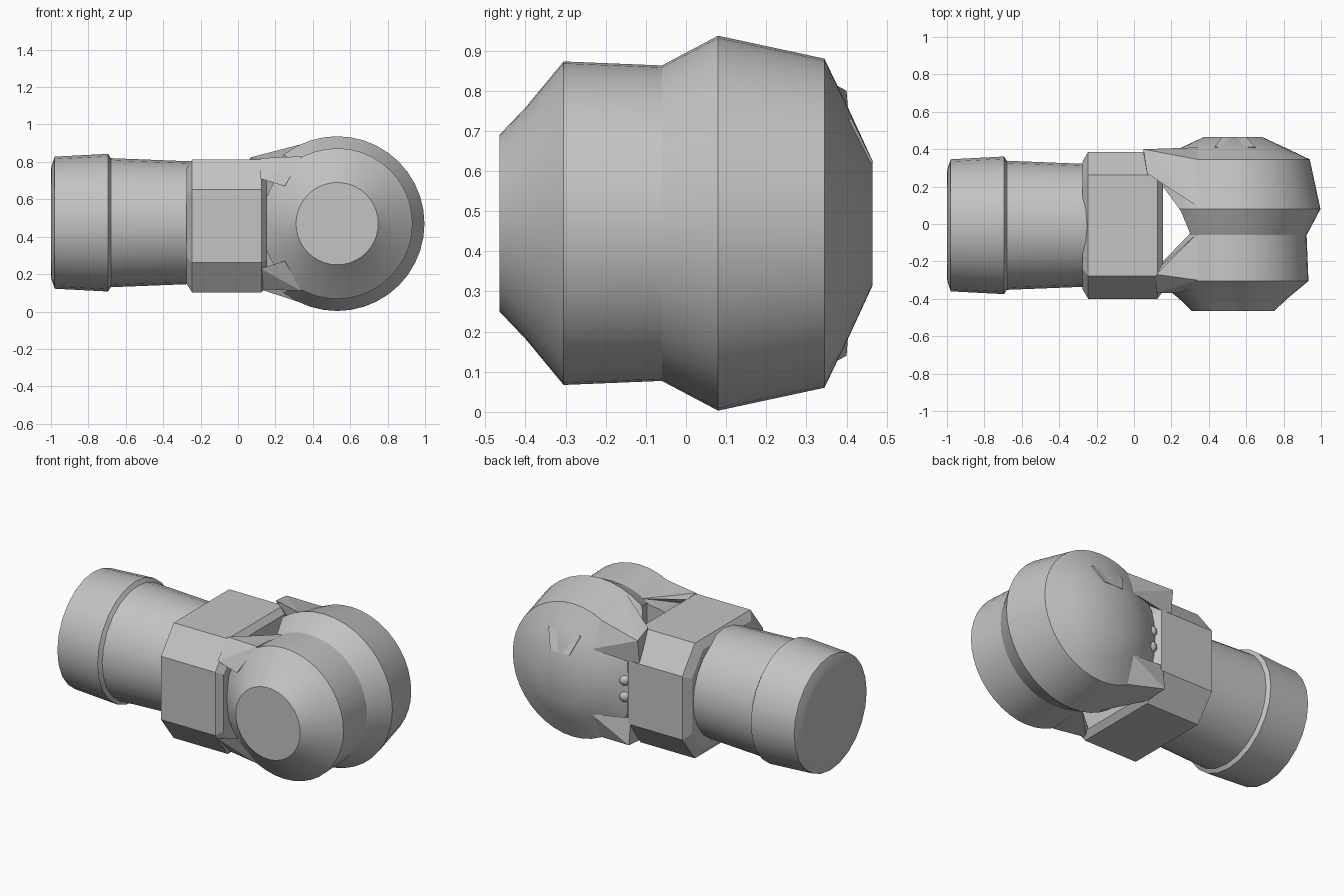
import bpy, bmesh, math
from mathutils import Vector

default = bpy.data.objects.get("Cube")
if default:
    bpy.data.objects.remove(default, do_unlink=True)

grey = bpy.data.materials.new("plain grey")
grey.use_nodes = True
grey.diffuse_color = (0.55, 0.55, 0.55, 1)
grey.node_tree.nodes["Principled BSDF"].inputs["Base Color"].default_value = (0.55, 0.55, 0.55, 1)


def finish(name, bm):
    bmesh.ops.recalc_face_normals(bm, faces=bm.faces)
    mesh = bpy.data.meshes.new(name)
    bm.to_mesh(mesh)
    bm.free()
    mesh.materials.append(grey)
    obj = bpy.data.objects.new(name, mesh)
    bpy.context.collection.objects.link(obj)
    return obj


def smooth(obj):
    bpy.ops.object.select_all(action="DESELECT")
    obj.select_set(True)
    bpy.context.view_layer.objects.active = obj
    bpy.ops.object.shade_smooth_by_angle(angle=math.radians(30))


def skin(name, rings):
    """Join matching rings of points into a closed solid."""
    bm = bmesh.new()
    loops = [[bm.verts.new(p) for p in ring] for ring in rings]
    n = len(loops[0])
    for a, b in zip(loops, loops[1:]):
        for i in range(n):
            j = (i + 1) % n
            bm.faces.new((a[i], a[j], b[j], b[i]))
    bm.faces.new(loops[0])
    bm.faces.new(loops[-1])
    return finish(name, bm)


def lathe(name, axis, centre, profile, sides):
    rings = []
    for t, r in profile:
        ring = []
        for i in range(sides):
            a = math.tau * i / sides
            u, v = r * math.cos(a), r * math.sin(a)
            offset = (t, u, v) if axis == "x" else (u, t, v)
            ring.append(Vector(centre) + Vector(offset))
        rings.append(ring)
    obj = skin(name, rings)
    smooth(obj)
    return obj


def hull(name, points):
    bm = bmesh.new()
    verts = [bm.verts.new(p) for p in points]
    out = bmesh.ops.convex_hull(bm, input=verts)
    loose = [v for v in bm.verts if not v.link_faces]
    bmesh.ops.delete(bm, geom=loose, context="VERTS")
    return finish(name, bm)


# Shank with its wider end band and shallow chamfer
lathe("shank", "x", (0, -0.007, 0.475),
      [(-1, 0.27), (-0.998, 0.3), (-0.98, 0.353), (-0.695, 0.368),
       (-0.68, 0.345), (-0.2, 0.326)], 24)

# Eight-sided nut, with slightly smaller end collars
def octagon(x, k):
    quarter = [(0.393, 0.195), (0.27, 0.355)]
    half = quarter + [(-y, z) for y, z in reversed(quarter)]
    full = half + [(-y, -z) for y, z in half]
    return [(x, -0.007 + y * k, 0.457 + z * k) for y, z in full]

skin("nut", [octagon(-0.275, 0.87), octagon(-0.245, 1), octagon(0.125, 1), octagon(0.155, 0.9)])

# Round head, turned about the front-to-back axis
head = lathe("head", "y", (0.53, 0, 0.47),
             [(-0.465, 0.22), (-0.4, 0.288), (-0.305, 0.403), (-0.06, 0.393),
              (0.08, 0.467), (0.345, 0.41), (0.405, 0.285), (0.465, 0.155)], 40)

# Gap cut between the nut and the middle of the head
gap = [(0.0, -0.2), (0.155, -0.2), (0.3, -0.05), (0.25, 0.07), (0.155, 0.2), (0.0, 0.2)]
cutter = skin("gap_cutter", [[(x, y, z) for x, y in gap] for z in (-0.1, 1.1)])
cutter.hide_render = True
cut = head.modifiers.new("gap", "BOOLEAN")
cut.object = cutter
cut.solver = "EXACT"
bpy.context.view_layer.objects.active = head
bpy.ops.object.modifier_apply(modifier="gap")
smooth(head)
bpy.data.objects.remove(cutter, do_unlink=True)

# Angular webs that tie the head to the nut, at top and bottom
for side, s in (("upper", 1), ("lower", -1)):
    tip = 0.05 if s > 0 else 0.11
    def at(x, y, h):
        return (x, y, 0.47 + s * h)
    hull(side + "_back_web", [
        at(tip, 0.4, 0.33), at(tip, 0.38, 0.17), at(tip + 0.02, 0.27, 0.355),
        at(0.2, 0.19, 0.33), at(0.34, 0.14, 0.4), at(0.36, 0.08, 0.43),
        at(0.36, 0.41, 0.2), at(0.34, 0.345, 0.36), at(0.3, 0.25, 0.3)])
    hull(side + "_front_web", [
        at(0.12, -0.37, 0.24), at(0.12, -0.27, 0.35), at(0.15, -0.22, 0.32),
        at(0.34, -0.05, 0.34), at(0.34, -0.3, 0.36), at(0.25, -0.37, 0.2)])

# Two small knobs in the recess behind the head
for i, z in enumerate((0.41, 0.51)):
    bm = bmesh.new()
    bmesh.ops.create_uvsphere(bm, u_segments=12, v_segments=8, radius=0.035)
    bmesh.ops.translate(bm, verts=bm.verts, vec=(0.17, 0.35, z))
    smooth(finish("knob_%d" % (i + 1), bm))

# Flat panel on the upper back of the head
panel = [(0.43, 0.408, 0.73), (0.65, 0.408, 0.73), (0.6, 0.462, 0.62), (0.47, 0.462, 0.62)]
hull("back_panel", [(x, y + d, z + d / 2) for x, y, z in panel for d in (-0.004, 0.004)])
